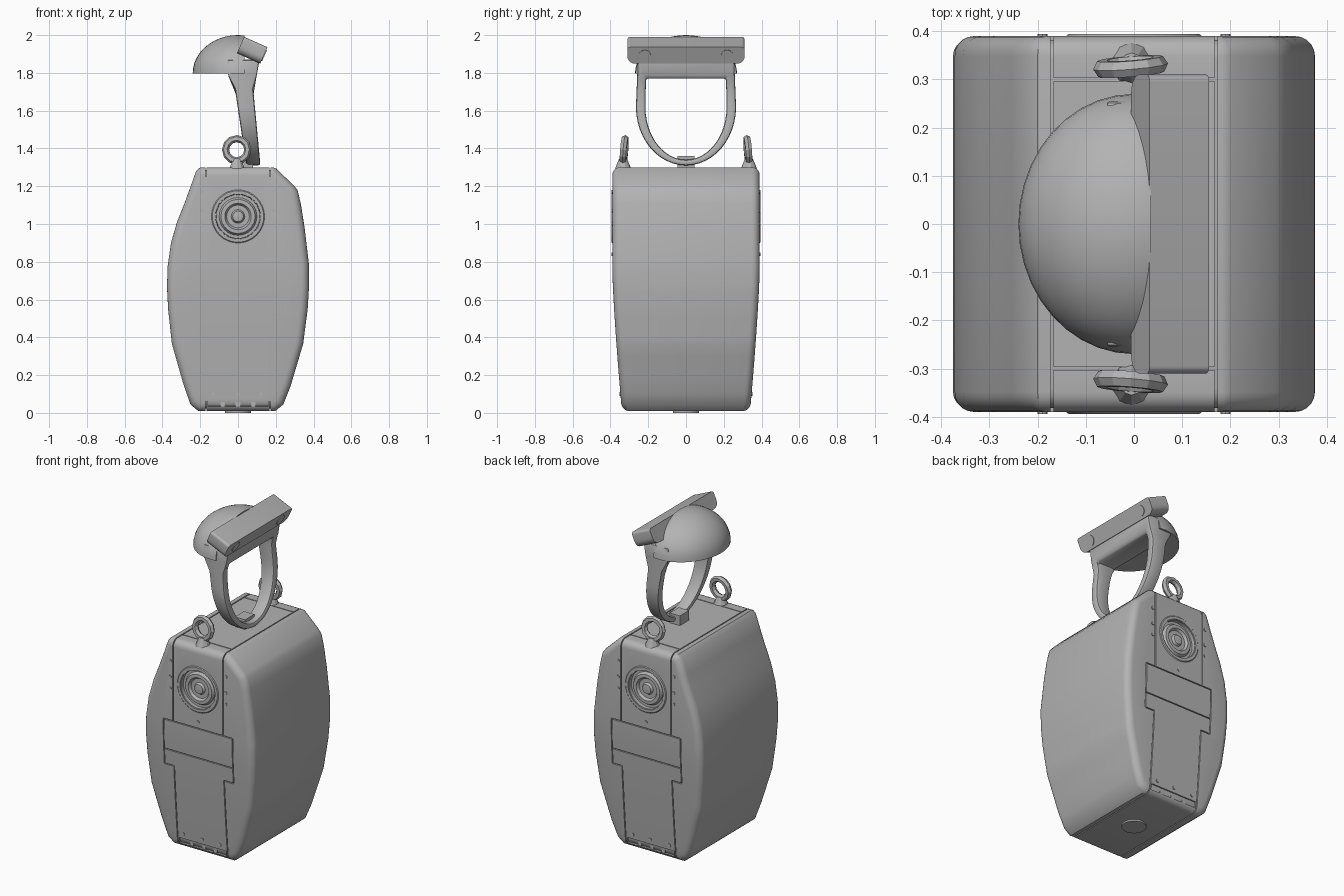
import bpy, bmesh, math
from mathutils import Matrix, Vector

if "Cube" in bpy.data.objects:
    bpy.data.objects.remove(bpy.data.objects["Cube"], do_unlink=True)

grey = bpy.data.materials.new("plain_grey")
grey.use_nodes = True
grey.diffuse_color = (0.45, 0.45, 0.45, 1)
grey.node_tree.nodes["Principled BSDF"].inputs["Base Color"].default_value = (0.45, 0.45, 0.45, 1)


def make(name, bm, matrix=None):
    """Turn a bmesh into a grey object."""
    bmesh.ops.recalc_face_normals(bm, faces=bm.faces)
    if matrix:
        bm.transform(matrix)
    me = bpy.data.meshes.new(name)
    bm.to_mesh(me)
    bm.free()
    me.materials.append(grey)
    ob = bpy.data.objects.new(name, me)
    bpy.context.collection.objects.link(ob)
    return ob


def activate(ob):
    bpy.ops.object.select_all(action='DESELECT')
    ob.select_set(True)
    bpy.context.view_layer.objects.active = ob


def smooth(ob, angle=35):
    activate(ob)
    bpy.ops.object.shade_smooth_by_angle(angle=math.radians(angle))


def box(name, x0, x1, y0, y1, z0, z1):
    bm = bmesh.new()
    bmesh.ops.create_cube(bm, size=1)
    size = Matrix.Diagonal((x1 - x0, y1 - y0, z1 - z0, 1))
    return make(name, bm, Matrix.Translation(((x0 + x1) / 2, (y0 + y1) / 2, (z0 + z1) / 2)) @ size)


def cylinder(name, r1, r2, depth, matrix, sides=24):
    bm = bmesh.new()
    bmesh.ops.create_cone(bm, cap_ends=True, segments=sides, radius1=r1, radius2=r2, depth=depth)
    return make(name, bm, matrix)


def cut(ob, cutter):
    activate(ob)
    mod = ob.modifiers.new("cut", 'BOOLEAN')
    mod.operation, mod.solver, mod.object = 'DIFFERENCE', 'EXACT', cutter
    bpy.ops.object.modifier_apply(modifier=mod.name)


def half_depth(z):
    """Half depth of the casing at a height; it narrows downward."""
    return 0.39 * (1 - 0.13 * (max(0, 0.75 - z) / 0.74) ** 1.3)


def casing(name, scale=1.0):
    outline = [(-0.2, 1.3), (-0.222, 1.28), (-0.254, 1.19), (-0.285, 1.105), (-0.323, 1.01),
               (-0.355, 0.9), (-0.372, 0.78), (-0.376, 0.67), (-0.37, 0.55), (-0.35, 0.365),
               (-0.29, 0.155), (-0.252, 0.045), (-0.21, 0.01), (0.198, 0.01), (0.24, 0.045),
               (0.278, 0.14), (0.345, 0.365), (0.369, 0.55), (0.376, 0.67), (0.375, 0.79),
               (0.352, 0.985), (0.332, 1.11), (0.315, 1.18), (0.295, 1.205), (0.2, 1.295), (0.185, 1.3)]
    bm = bmesh.new()
    face = bm.faces.new([bm.verts.new((x, -0.39, z)) for x, z in outline])
    res = bmesh.ops.extrude_face_region(bm, geom=[face])
    for v in res["geom"]:
        if isinstance(v, bmesh.types.BMVert):
            v.co.y = 0.39
    bmesh.ops.recalc_face_normals(bm, faces=bm.faces)
    rims = [e for e in bm.edges if abs(e.verts[0].co.y - e.verts[1].co.y) < 0.01]
    bmesh.ops.bevel(bm, geom=rims, offset=0.055, segments=5, profile=0.5, affect='EDGES', clamp_overlap=True)
    for z in (0.1, 0.2, 0.3, 0.4, 0.5, 0.65, 0.75):
        bmesh.ops.bisect_plane(bm, geom=bm.verts[:] + bm.edges[:] + bm.faces[:],
                               plane_co=(0, 0, z), plane_no=(0, 0, 1))
    for v in bm.verts:
        v.co.y *= half_depth(v.co.z) / 0.39
    mid = Matrix.Translation((0, 0, 0.65))
    return make(name, bm, mid @ Matrix.Scale(scale, 4) @ mid.inverted())


# Casing with a slightly smaller core that shows at the bottom of the seams
body = casing("body_casing")
core = casing("inner_core", 0.98)

g = 0.003
seams = []
for s in (-1, 1):
    for x, z0, z1 in ((0.17, -0.1, 0.52), (0.235, 0.52, 0.8), (0.17, 0.8, 1.4)):
        seams.append((s * x - g, s * x + g, -1, 1, z0, z1))
    seams.append((min(s * 0.17, s * 0.235), max(s * 0.17, s * 0.235), -1, 1, 0.52 - g, 0.52 + g))
    seams.append((-0.17, 0.17, s * 0.3 - g, s * 0.3 + g, 1.27, 1.4))
for z in (0.615, 0.8):
    seams.append((-0.236, 0.236, -1, 1, z - g, z + g))
for s in (-1, 1):
    seams.append((-0.16, 0.16, s * 0.375 - 0.05, s * 0.375 + 0.05, 0.035, 0.07))
for dims in seams:
    tool = box("seam_cutter", *dims)
    cut(body, tool)
    bpy.data.objects.remove(tool, do_unlink=True)

turn = Matrix.Rotation(math.pi / 2, 4, 'X')
for s, side in ((-1, "front"), (1, "back")):
    # Speaker recess
    tool = cylinder("speaker_cutter", 0.116, 0.116, 0.06,
                    Matrix.Translation((0, s * 0.39, 1.04)) @ turn, 32)
    cut(body, tool)
    cut(core, tool)
    bpy.data.objects.remove(tool, do_unlink=True)

    # Turned speaker with concentric rings
    bm = bmesh.new()
    rings = [(0.142, -0.001), (0.136, 0.004), (0.12, 0.004), (0.115, -0.022), (0.1, -0.022), (0.09, -0.006),
             (0.07, -0.005), (0.06, -0.02), (0.036, -0.02), (0.028, -0.006), (0.0, -0.002)]
    pts = [bm.verts.new((r, s * (0.39 + d), 0)) for r, d in rings]
    edges = [bm.edges.new(p) for p in zip(pts, pts[1:])]
    bmesh.ops.spin(bm, geom=pts + edges, cent=(0, 0, 0), axis=(0, 1, 0), angle=math.tau, steps=32)
    bmesh.ops.remove_doubles(bm, verts=bm.verts, dist=0.0005)
    smooth(make(side + "_speaker", bm, Matrix.Translation((0, 0, 1.04))))

    # Small screws
    spots = [(0, 0.84), (-0.13, 0.1), (0, 0.1), (0.12, 0.1)]
    spots += [(x, z) for x in (-0.19, 0.19) for z in (1.0, 1.07, 1.17)]
    for x, z in spots:
        cylinder(side + "_screw", 0.01, 0.01, 0.008,
                 Matrix.Translation((x, s * half_depth(z), z)) @ turn, 8)

    # Ribs in the bottom slot
    for x in (-0.08, 0, 0.08):
        y = s * (half_depth(0.05) - 0.02)
        box(side + "_slot_rib", x - 0.012, x + 0.012, y - 0.012, y + 0.012, 0.03, 0.075)

    # Lifting eye
    cylinder(side + "_eye_base", 0.043, 0.022, 0.05, Matrix.Translation((-0.005, s * 0.333, 1.318)), 10)
    bpy.ops.mesh.primitive_torus_add(major_segments=12, minor_segments=6, major_radius=0.059,
                                     minor_radius=0.019, location=(-0.007, s * 0.327, 1.393),
                                     rotation=(math.pi / 2 + s * 0.08, 0, s * 0.08))
    eye = bpy.context.object
    eye.name = side + "_lifting_eye"
    eye.data.materials.append(grey)

smooth(body)
smooth(core)
cylinder("bottom_foot", 0.07, 0.07, 0.02, Matrix.Translation((0, 0, 0.01)))

# D-shaped handle loop, leaning toward +x at the bottom


def clamp(t):
    return max(0.0, min(1.0, t))


def loop_outline(width, drop, top_width, top):
    arc = [math.pi * i / 24 for i in range(25)]
    lower = [(-width * math.cos(a), 1.62 - drop * math.sin(a)) for a in arc]
    rise = [(width + (top_width - width) * t, 1.62 + (top - 1.62) * t) for t in (0.4, 0.7, 1)]
    return [(-y, z) for y, z in reversed(rise)] + lower + rise


def handle_edges(z):
    left = -0.02 + 0.12 * clamp((1.74 - z) / 0.44) * 0.55 - 0.04 * clamp((z - 1.72) / 0.08)
    right = 0.08 + 0.038 * clamp((1.72 - z) / 0.4) + 0.035 * clamp((z - 1.73) / 0.1)
    return left, right


bm = bmesh.new()
loops = []
outer, inner = loop_outline(0.265, 0.31, 0.255, 1.87), loop_outline(0.215, 0.28, 0.212, 1.77)
for outline, side in ((outer, 0), (outer, 1), (inner, 1), (inner, 0)):
    loops.append([bm.verts.new((handle_edges(z)[side], y, z)) for y, z in outline])
for a, b in zip(loops, loops[1:] + loops[:1]):
    for i in range(len(a)):
        bm.faces.new((a[i - 1], a[i], b[i], b[i - 1]))
handle = make("handle_loop", bm)
bevel = handle.modifiers.new("soft_edges", 'BEVEL')
bevel.width, bevel.segments, bevel.angle_limit = 0.012, 2, math.radians(40)
activate(handle)
bpy.ops.object.modifier_apply(modifier=bevel.name)
smooth(handle)
box("handle_catch", 0.01, 0.08, -0.045, 0.045, 1.3, 1.36)

# Half dome hood
bm = bmesh.new()
bmesh.ops.create_uvsphere(bm, u_segments=40, v_segments=24, radius=1)
bm.transform(Matrix.Translation((0, 0, 1.797)) @ Matrix.Diagonal((0.24, 0.27, 0.203, 1)))
for point, normal in (((0, 0, 1.797), (0, 0, -1)), ((0.035, 0, 0), (1, 0, 0))):
    res = bmesh.ops.bisect_plane(bm, geom=bm.verts[:] + bm.edges[:] + bm.faces[:], dist=0.0001,
                                 plane_co=point, plane_no=normal, clear_outer=True)
    bmesh.ops.holes_fill(bm, edges=[e for e in bm.edges if e.is_boundary], sides=0)
smooth(make("dome_hood", bm))

# Tilted crossbar with rounded lower corners and two round end caps
tilt = Matrix.Translation((0.075, 0, 1.92)) @ Matrix.Rotation(math.radians(24), 4, 'Y')
bm = bmesh.new()
bmesh.ops.create_cube(bm, size=1)
bm.transform(Matrix.Diagonal((0.135, 0.62, 0.095, 1)))
for low, radius in ((True, 0.04), (False, 0.015)):
    ends = [e for e in bm.edges if abs(e.verts[0].co.x - e.verts[1].co.x) > 0.1
            and all((v.co.z < 0) == low and abs(v.co.y) > 0.3 for v in e.verts)
            and abs(e.verts[0].co.z) > 0.047]
    bmesh.ops.bevel(bm, geom=ends, offset=radius, segments=5, profile=0.5, affect='EDGES')
smooth(make("crossbar", bm, tilt))
for y in (-0.218, 0.218):
    cap = Matrix.Translation((0.0675, y, 0)) @ Matrix.Rotation(math.pi / 2, 4, 'Y')
    cylinder("crossbar_cap", 0.032, 0.032, 0.008, tilt @ cap)
